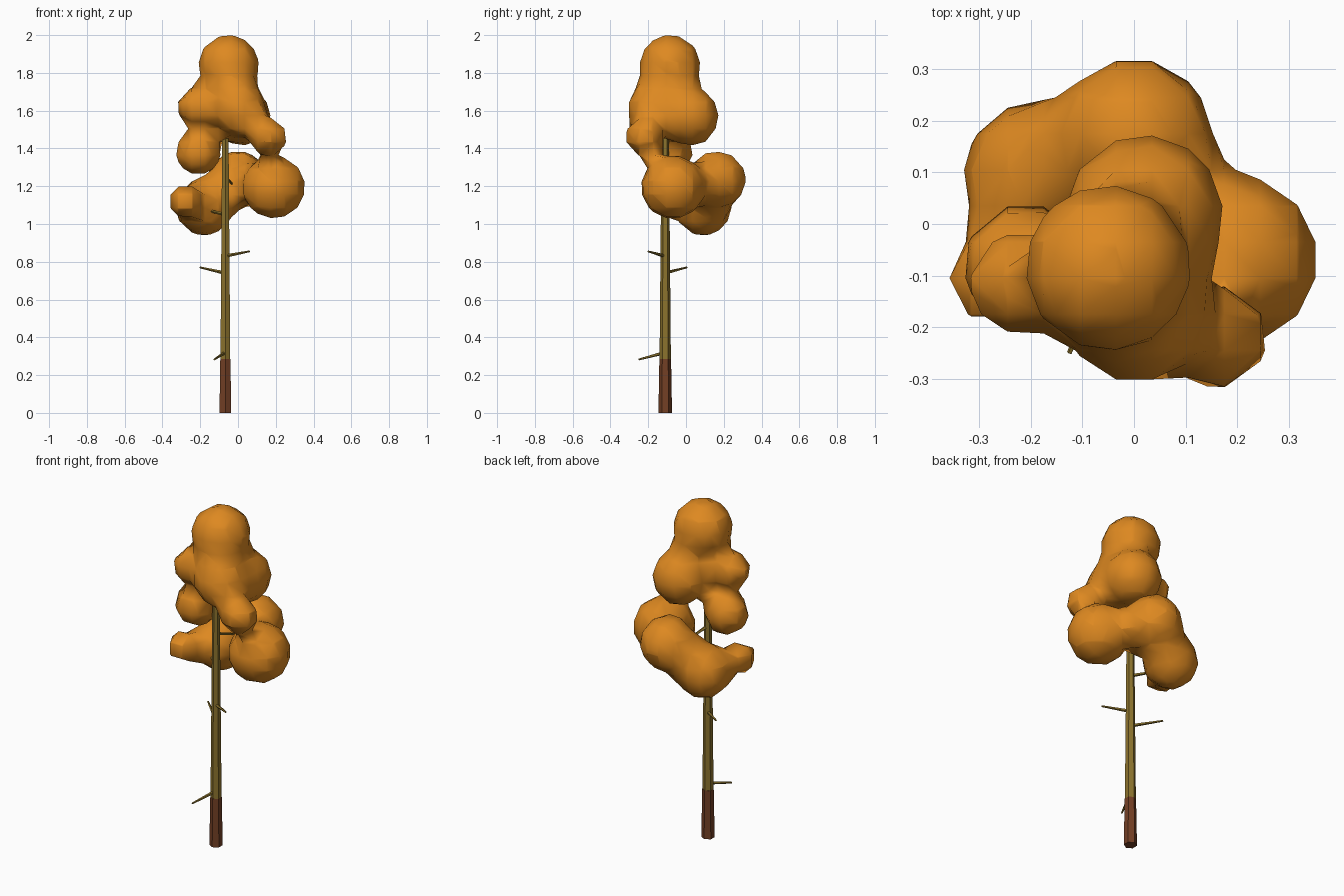
import bpy, bmesh
from mathutils import Vector

if "Cube" in bpy.data.objects:
    bpy.data.objects.remove(bpy.data.objects["Cube"])


def material(name, rgb):
    m = bpy.data.materials.new(name)
    m.diffuse_color = (*rgb, 1)
    m.use_nodes = True
    m.node_tree.nodes["Principled BSDF"].inputs["Base Color"].default_value = m.diffuse_color
    return m


orange = material("autumn_leaves", (0.73, 0.25, 0.015))
olive = material("olive_bark", (0.26, 0.17, 0.026))
brown = material("brown_bark", (0.17, 0.05, 0.018))


def limb(name, a, b, r1, r2, sides, mat):
    """Tapered faceted rod from a to b."""
    a, b = Vector(a), Vector(b)
    d = b - a
    bm = bmesh.new()
    bmesh.ops.create_cone(bm, cap_ends=True, segments=sides,
                          radius1=r1, radius2=r2, depth=d.length)
    me = bpy.data.meshes.new(name)
    bm.to_mesh(me)
    bm.free()
    me.materials.append(mat)
    ob = bpy.data.objects.new(name, me)
    ob.location = (a + b) / 2
    ob.rotation_mode = 'QUATERNION'
    ob.rotation_quaternion = Vector((0, 0, 1)).rotation_difference(d)
    bpy.context.collection.objects.link(ob)
    return ob


# Trunk: brown foot, olive stem running up into the crown
X, Y = -0.067, -0.11
limb("trunk_base", (X, Y, 0), (X, Y, 0.285), 0.036, 0.031, 6, brown)
limb("trunk", (X, Y, 0.28), (X, Y, 1.75), 0.030, 0.017, 6, olive)

# Bare side twigs: start height, tip
twigs = [(0.32, (-0.125, -0.25, 0.283)),
         (0.74, (-0.20, 0.005, 0.77)),
         (0.83, (0.06, -0.20, 0.855)),
         (1.05, (-0.19, 0.0, 1.08)),
         (1.25, (-0.03, 0.02, 1.21))]
for i, (z, tip) in enumerate(twigs):
    limb(f"twig_{i + 1}", (X, Y, z), tip, 0.010, 0.005, 5, olive)

# Crown: blended leaf clumps (x, y, z, radius)
clumps = [(-0.05, -0.085, 1.84, 0.16),
          (0.02, 0.02, 1.57, 0.152),
          (0.0, -0.17, 1.61, 0.14),
          (-0.22, -0.115, 1.62, 0.10),
          (0.16, -0.22, 1.46, 0.10),
          (0.19, -0.07, 1.195, 0.168),
          (-0.21, -0.08, 1.38, 0.12),
          (-0.28, -0.11, 1.12, 0.085),
          (0.0, 0.17, 1.235, 0.15),
          (-0.18, 0.09, 1.09, 0.15)]
mb = bpy.data.metaballs.new("foliage")
mb.resolution = mb.render_resolution = 0.07
for x, y, z, r in clumps:
    e = mb.elements.new()
    e.co = (x, y, z)
    e.radius = r / 0.575
crown = bpy.data.objects.new("foliage", mb)
bpy.context.collection.objects.link(crown)
bpy.ops.object.select_all(action='DESELECT')
crown.select_set(True)
bpy.context.view_layer.objects.active = crown
bpy.ops.object.convert(target='MESH')
crown = bpy.context.view_layer.objects.active
crown.name = "foliage"
crown.data.materials.clear()
crown.data.materials.append(orange)
bpy.ops.object.shade_smooth()
